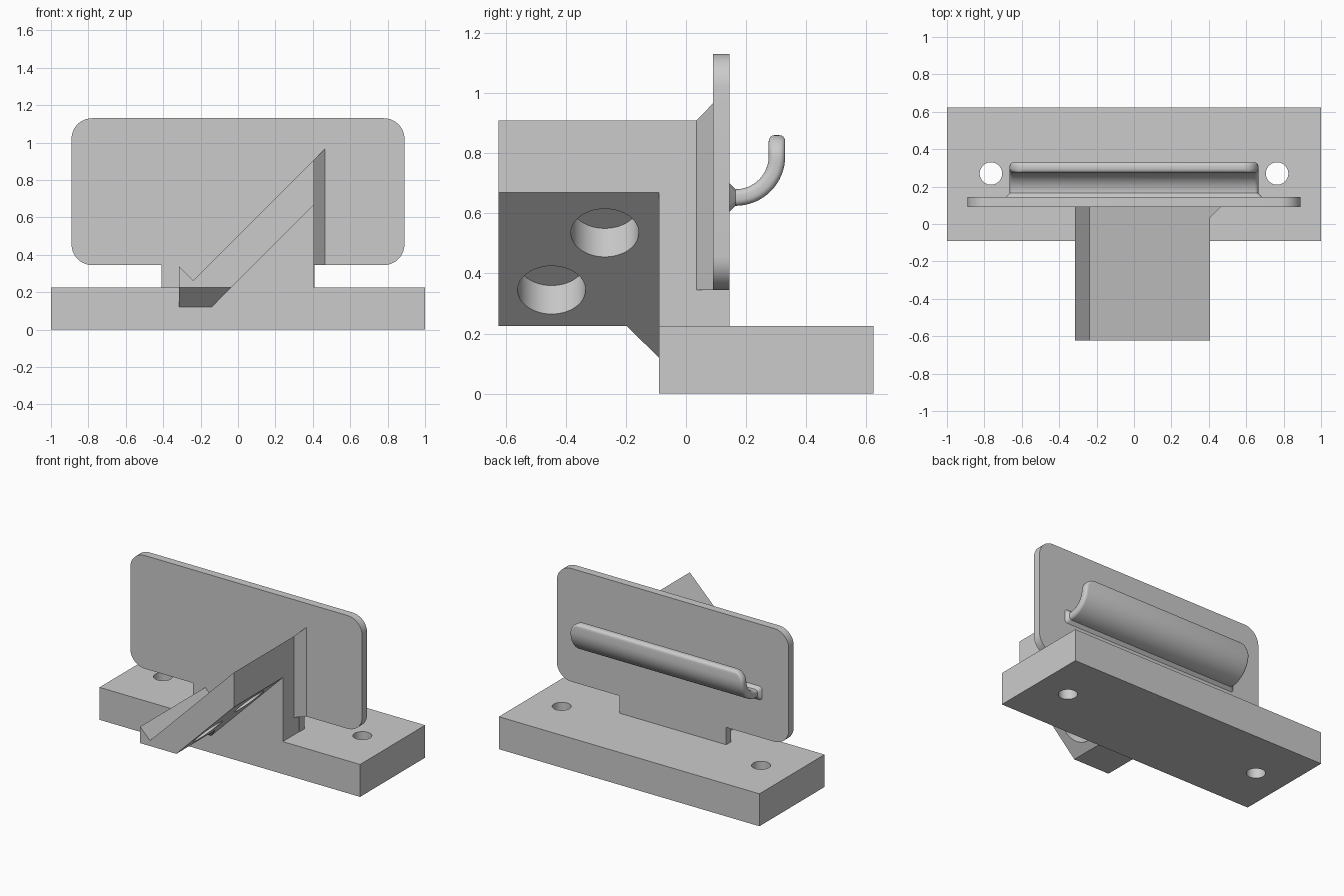
import bpy, bmesh, math
from mathutils import Vector, Matrix

if "Cube" in bpy.data.objects:
    bpy.data.objects.remove(bpy.data.objects["Cube"], do_unlink=True)

GREY = (0.6, 0.6, 0.6, 1.0)
grey = bpy.data.materials.new("plain grey")
grey.use_nodes = True
grey.diffuse_color = GREY
grey.node_tree.nodes["Principled BSDF"].inputs["Base Color"].default_value = GREY


def finish(name, bm):
    """Turn a bmesh into a grey object."""
    bmesh.ops.recalc_face_normals(bm, faces=bm.faces)
    mesh = bpy.data.meshes.new(name)
    bm.to_mesh(mesh)
    bm.free()
    mesh.materials.append(grey)
    obj = bpy.data.objects.new(name, mesh)
    bpy.context.collection.objects.link(obj)
    return obj


def activate(obj):
    bpy.ops.object.select_all(action='DESELECT')
    obj.select_set(True)
    bpy.context.view_layer.objects.active = obj


def smooth(obj):
    activate(obj)
    bpy.ops.object.shade_smooth_by_angle(angle=math.radians(30))


def prism(name, outline, y0, y1):
    """Extrude an (x, z) outline from y0 to y1."""
    bm = bmesh.new()
    front = [bm.verts.new((x, y0, z)) for x, z in outline]
    back = [bm.verts.new((x, y1, z)) for x, z in outline]
    bm.faces.new(front)
    bm.faces.new(back[::-1])
    for i in range(len(front)):
        j = (i + 1) % len(front)
        bm.faces.new((front[i], back[i], back[j], front[j]))
    return finish(name, bm)


def hull(name, points):
    bm = bmesh.new()
    bmesh.ops.convex_hull(bm, input=[bm.verts.new(p) for p in points])
    bmesh.ops.dissolve_limit(bm, angle_limit=0.01, verts=bm.verts, edges=bm.edges)
    return finish(name, bm)


def drill(obj, centre, radius, depth, tilt=0.0):
    """Cut a round hole whose axis is z, tilted about y."""
    bm = bmesh.new()
    place = Matrix.Translation(centre) @ Matrix.Rotation(tilt, 4, 'Y')
    bmesh.ops.create_cone(bm, cap_ends=True, segments=48, radius1=radius,
                          radius2=radius, depth=depth, matrix=place)
    cutter = finish("hole_cutter", bm)
    cutter.hide_render = True
    mod = obj.modifiers.new("hole", 'BOOLEAN')
    mod.operation = 'DIFFERENCE'
    mod.solver = 'EXACT'
    mod.object = cutter
    activate(obj)
    bpy.ops.object.modifier_apply(modifier=mod.name)
    bpy.data.objects.remove(cutter, do_unlink=True)


def arc(cx, cz, r, start, steps=10):
    """Quarter circle, counter-clockwise from the start angle in degrees."""
    angles = [math.radians(start + 90 * i / steps) for i in range(steps + 1)]
    return [(cx + r * math.cos(a), cz + r * math.sin(a)) for a in angles]


BASE_TOP = 0.225
SIDE = 0.407            # +x side of the strut
LEFT = -0.315           # -x end of the strut

# Base with two screw holes
base = prism("base", [(-1, 0), (1, 0), (1, BASE_TOP), (-1, BASE_TOP)], -0.09, 0.623)
for side in (-1, 1):
    drill(base, (side * 0.765, 0.27, 0.11), 0.06, 0.5)
smooth(base)

# Rounded back plate with a neck down to the base
W, LOW, HIGH, R, NECK = 0.89, 0.345, 1.13, 0.11, 0.41
outline = [(-NECK, BASE_TOP), (NECK, BASE_TOP), (NECK, LOW)]
outline += arc(W - R, LOW + R, R, -90) + arc(W - R, HIGH - R, R, 0)
outline += arc(R - W, HIGH - R, R, 90) + arc(R - W, LOW + R, R, 180)
outline += [(-NECK, LOW)]
smooth(prism("back_plate", outline, 0.09, 0.145))

# Sloping strut with an upturned lip and two blind holes underneath
strut = prism("sloping_strut", [
    (LEFT, BASE_TOP), (-0.037, BASE_TOP), (SIDE, SIDE + 0.262), (SIDE, SIDE + 0.502),
    (-0.239, 0.263), (LEFT, 0.339)], -0.623, 0.09)
slope = Vector((-1, 0, 1)).normalized()
for x, y in ((0.273, -0.27), (0.083, -0.447)):
    drill(strut, Vector((x, y, x + 0.262)) + slope * 0.017, 0.113, 0.234, -math.pi / 4)
smooth(strut)

# Wall that fills the space under the strut
prism("strut_wall", [(-0.037, BASE_TOP), (SIDE, BASE_TOP), (SIDE, SIDE + 0.262)], -0.09, 0.09)

# Gusset between the strut and the front of the base
hull("front_gusset", [
    (LEFT, -0.09, 0.12), (-0.142, -0.09, 0.12), (-0.037, -0.09, BASE_TOP),
    (LEFT, -0.09, BASE_TOP), (LEFT, -0.197, BASE_TOP), (-0.037, -0.197, BASE_TOP)])

# Chamfer wedge where the strut side meets the plate
plan = [(SIDE, 0.035), (SIDE, 0.09), (SIDE + 0.057, 0.09)]
hull("side_chamfer", [(x, y, z) for x, y in plan for z in (LOW, x + 0.502)])

# Curved rear hook, lofted from rounded rectangles along its path
BEND, THICK, EDGE, CORNER, HALF = 0.1375, 0.055, 0.02, 0.08, 0.665
BEND_Y, BEND_Z = 0.165, 0.79
ARC_LEN = BEND * math.pi / 2
LENGTH = ARC_LEN + 0.07


def path(s):
    """Centre point and thickness direction, at distance s along the hook."""
    a = min(max(s, 0) / BEND, math.pi / 2)
    normal = Vector((0, -math.sin(a), math.cos(a)))
    point = Vector((0, BEND_Y, BEND_Z)) - normal * BEND
    point += Vector((0, min(s, 0), max(s - ARC_LEN, 0)))
    return point, normal


def inset(r, left):
    """How far a rounded corner has drawn in, given the distance left."""
    d = max(r - left, 0)
    return r - math.sqrt(max(r * r - d * d, 0))


stations = [-0.02] + [ARC_LEN * i / 16 for i in range(17)]
stations += [LENGTH - CORNER * math.cos(math.radians(t)) for t in range(36, 91, 6)]
stations += [LENGTH - EDGE * f for f in (0.75, 0.5, 0.25, 0.1)]
bm = bmesh.new()
rings = []
for s in sorted(stations):
    point, normal = path(s)
    flare = max(-s, 0)
    half_w = HALF + flare - inset(CORNER, LENGTH - s)
    half_t = THICK / 2 + flare - inset(EDGE, LENGTH - s)
    r = min(EDGE, half_t * 0.9)
    ring = []
    for sx, sz, start in ((1, 1, 0), (-1, 1, 90), (-1, -1, 180), (1, -1, 270)):
        for u, v in arc(sx * (half_w - r), sz * (half_t - r), r, start, 4):
            ring.append(bm.verts.new(point + normal * v + Vector((u, 0, 0))))
    rings.append(ring)
for lower, upper in zip(rings, rings[1:]):
    for i in range(len(lower)):
        j = (i + 1) % len(lower)
        bm.faces.new((lower[i], lower[j], upper[j], upper[i]))
bm.faces.new(rings[0][::-1])
bm.faces.new(rings[-1])
smooth(finish("rear_hook", bm))
